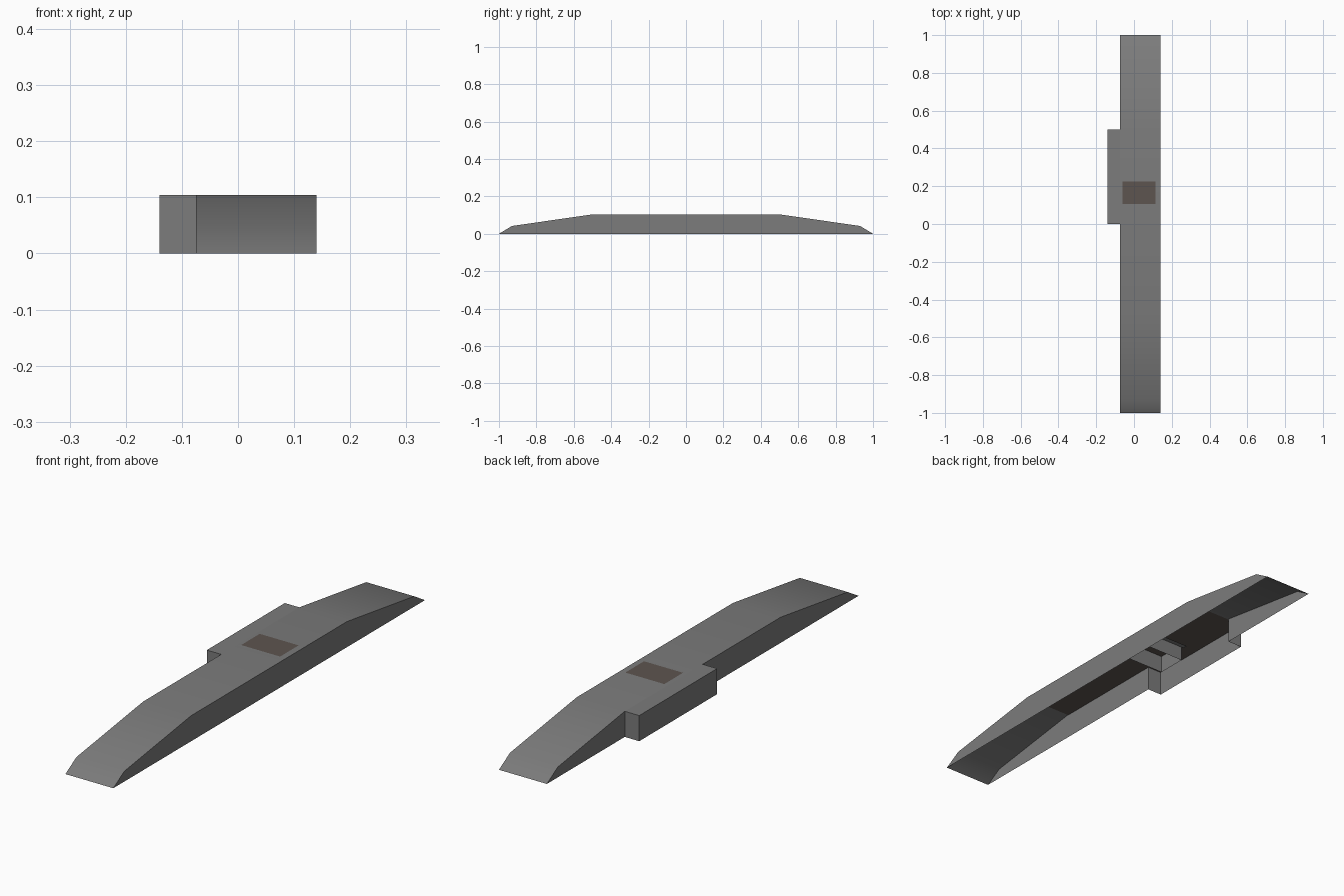
import bpy

if "Cube" in bpy.data.objects:
    bpy.data.objects.remove(bpy.data.objects["Cube"])


def material(name, rgb):
    m = bpy.data.materials.new(name)
    m.diffuse_color = (*rgb, 1)
    m.use_nodes = True
    m.node_tree.nodes["Principled BSDF"].inputs["Base Color"].default_value = m.diffuse_color
    return m


grey = material("dark_grey", (0.2, 0.2, 0.2))
dark = material("dark_brown", (0.11, 0.09, 0.08))

H = 0.104           # deck height
X0, X1 = -0.075, 0.14


def add(name, verts, faces, mat=grey):
    me = bpy.data.meshes.new(name)
    me.from_pydata(verts, [], faces)
    me.materials.append(mat)
    ob = bpy.data.objects.new(name, me)
    bpy.context.collection.objects.link(ob)
    return ob


def plate(name, x0, x1, y0, y1, z, mat=grey, down=False):
    order = (3, 2, 1, 0) if down else (0, 1, 2, 3)
    return add(name, [(x0, y0, z), (x1, y0, z), (x1, y1, z), (x0, y1, z)], [order], mat)


def wall(name, path, z0, z1):
    # vertical strip along a plan path
    n = len(path)
    verts = [(x, y, z0) for x, y in path] + [(x, y, z1) for x, y in path]
    return add(name, verts, [(i, i + 1, n + i + 1, n + i) for i in range(n - 1)])


# ramped deck, open underneath, softly shaded across its bends
half = [(-1, 0), (-0.93, 0.042), (-0.5, H)]
prof = half + [(-y, z) for y, z in reversed(half)]
n = len(prof)
deck = add("ramp_deck", [(x, y, z) for x in (X0, X1) for y, z in prof],
           [(i, n + i, n + i + 1, i + 1) for i in range(n - 1)])
deck.data.shade_smooth()

# right side panel
add("right_side", [(X1, y, z) for y, z in prof], [tuple(range(n - 1, -1, -1))])

# left side panels, interrupted by the side bay
front = half + [(0, H), (0, 0)]
back = [(0.5, 0), (0.5, H), (0.93, 0.042), (1, 0)]
for name, p in (("left_side_front", front), ("left_side_back", back)):
    add(name, [(X0, y, z) for y, z in p], [tuple(range(len(p)))])

# side bay: top and three walls
plate("bay_top", -0.14, X0, 0, 0.5, H)
wall("bay_walls", [(X0, 0.5), (-0.14, 0.5), (-0.14, 0), (X0, 0)], 0, H)

# dark lining below the flat deck and the bay
plate("deck_lining", X0, X1, -0.5, 0.5, H - 0.002, dark, down=True)
plate("bay_lining", -0.14, X0, 0, 0.5, H - 0.002, dark, down=True)

# hatch panel with hinge strip
plate("hatch_panel", -0.06, 0.115, 0.105, 0.225, 0.1055, dark)
plate("hatch_hinge", -0.066, 0.122, 0.096, 0.105, 0.106)

# open well hanging under the hatch, with a rim
hx0, hx1, hy0, hy1 = -0.06, 0.115, 0.1, 0.225
wall("hatch_well", [(hx0, hy0), (hx1, hy0), (hx1, hy1), (hx0, hy1), (hx0, hy0)], 0.03, H - 0.002)
plate("well_rim", hx0 - 0.01, hx1 + 0.01, hy1, hy1 + 0.02, 0.09, down=True)
